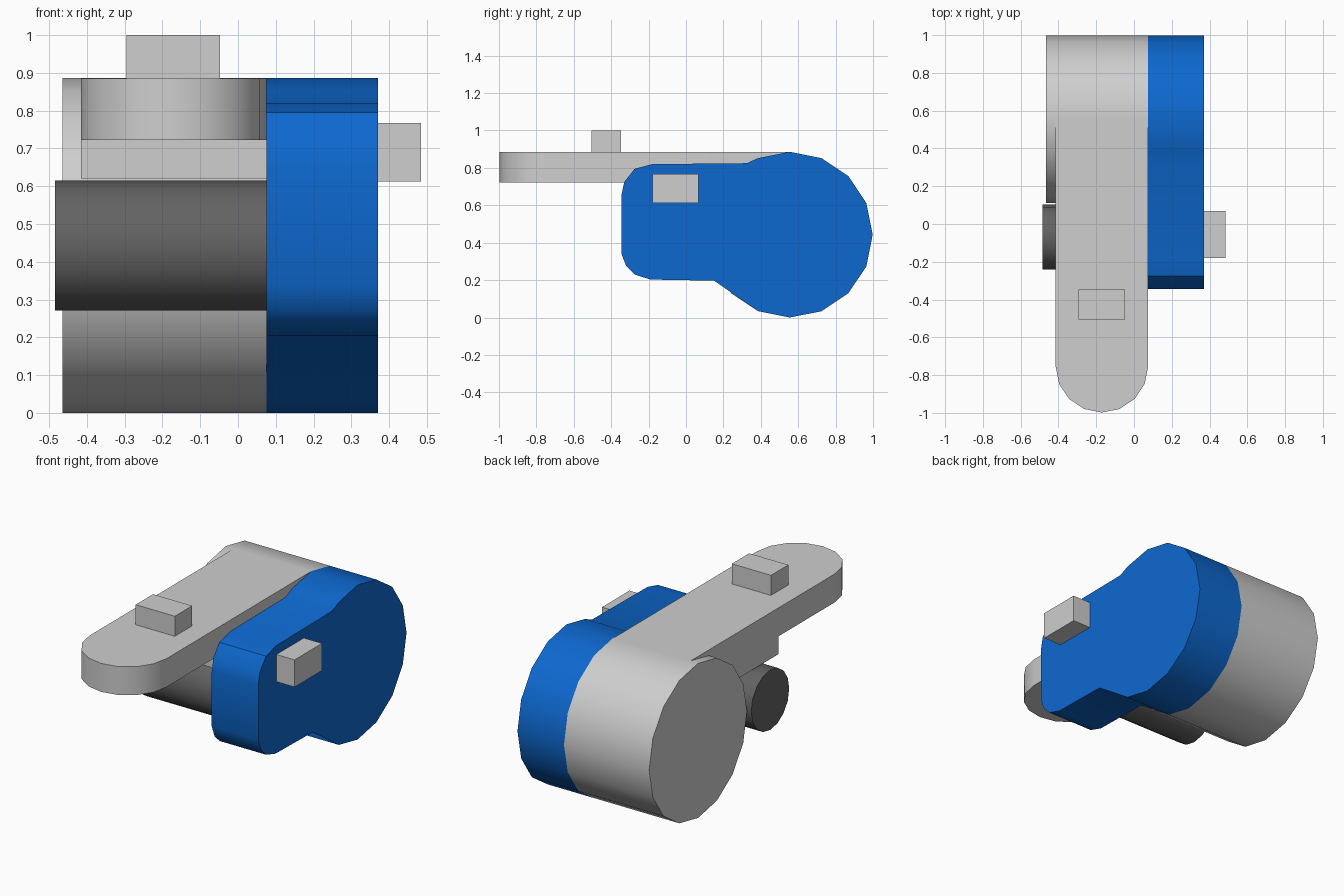
import bpy, bmesh
from math import sin, cos, radians
from mathutils import Vector

cube = bpy.data.objects.get("Cube")
if cube:
    bpy.data.objects.remove(cube, do_unlink=True)


def material(name, rgb):
    m = bpy.data.materials.new(name)
    m.use_nodes = True
    m.diffuse_color = (*rgb, 1)
    m.node_tree.nodes["Principled BSDF"].inputs["Base Color"].default_value = (*rgb, 1)
    return m


light_grey = material("light grey", (0.62, 0.62, 0.62))
dark_grey = material("dark grey", (0.125, 0.125, 0.125))
blue = material("blue", (0.004, 0.14, 0.63))


def arc(cx, cy, r, start, end, steps):
    """Points on an arc, angles in degrees."""
    angles = [radians(start + (end - start) * i / steps) for i in range(steps + 1)]
    return [(cx + r * cos(a), cy + r * sin(a)) for a in angles]


def prism(name, outline, low, high, axis, mat):
    """Extrude an outline along x (outline in y, z) or z (outline in x, y)."""
    bm = bmesh.new()
    place = (lambda u, v: (low, u, v)) if axis == "x" else (lambda u, v: (u, v, low))
    face = bm.faces.new([bm.verts.new(place(u, v)) for u, v in outline])
    shift = Vector((high - low, 0, 0)) if axis == "x" else Vector((0, 0, high - low))
    top = bmesh.ops.extrude_face_region(bm, geom=[face])["geom"]
    bmesh.ops.translate(bm, vec=shift, verts=[g for g in top if isinstance(g, bmesh.types.BMVert)])
    bmesh.ops.recalc_face_normals(bm, faces=bm.faces)
    mesh = bpy.data.meshes.new(name)
    bm.to_mesh(mesh)
    bm.free()
    mesh.materials.append(mat)
    obj = bpy.data.objects.new(name, mesh)
    bpy.context.collection.objects.link(obj)
    bpy.ops.object.select_all(action="DESELECT")
    obj.select_set(True)
    bpy.context.view_layer.objects.active = obj
    bpy.ops.object.shade_smooth_by_angle(angle=radians(35))
    return obj


def box(name, x, y, z, mat):
    return prism(name, [(x[0], y[0]), (x[1], y[0]), (x[1], y[1]), (x[0], y[1])], *z, "z", mat)


DRUM_Y, MID_Z, DRUM_R = 0.555, 0.443, 0.443
SEAM = 0.075

# Side plate: round rear lobe joined to a narrower front with softened corners
front = [(0.325, 0.825), (-0.18, 0.82), (-0.275, 0.795), (-0.33, 0.725), (-0.345, 0.655),
         (-0.345, 0.34), (-0.32, 0.275), (-0.275, 0.23), (-0.19, 0.203), (0.15, 0.197)]
lobe = arc(DRUM_Y, MID_Z, DRUM_R, -112.5, 112.5, 10)
prism("side_plate", lobe + front, SEAM, 0.37, "x", blue)

# Large drum and small roller
prism("rear_drum", arc(DRUM_Y, MID_Z, DRUM_R, 0, 337.5, 15), -0.465, SEAM, "x", light_grey)
prism("front_roller", arc(-0.07, MID_Z, 0.172, 0, 337.5, 15), -0.485, SEAM, "x", dark_grey)

# Lever with a rounded tip, and the block beneath it
tip = arc(-0.17, -0.753, 0.245, 180, 360, 8)
prism("lever", tip + [(SEAM, DRUM_Y), (-0.415, DRUM_Y)], 0.722, 0.885, "z", light_grey)
box("lever_block", (-0.415, SEAM), (-0.245, 0.5), (0.62, 0.722), light_grey)

# Pegs on the lever and on the side plate
box("top_peg", (-0.295, -0.047), (-0.505, -0.348), (0.885, 1.0), light_grey)
box("side_peg", (0.37, 0.485), (-0.18, 0.068), (0.612, 0.768), light_grey)
